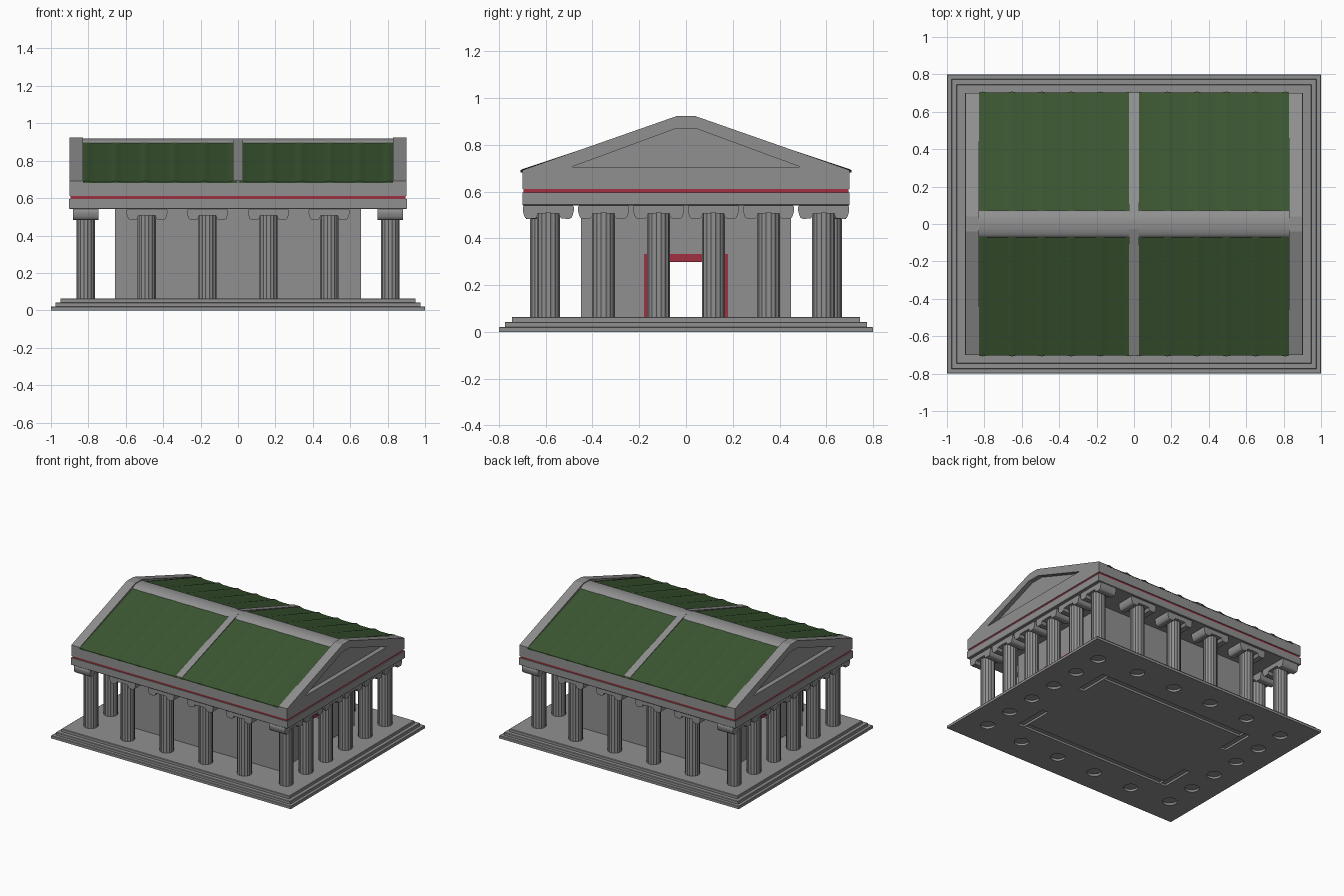
import bpy, bmesh, math
from mathutils import Vector, Matrix

if "Cube" in bpy.data.objects:
    bpy.data.objects.remove(bpy.data.objects["Cube"])


def material(name, rgb):
    m = bpy.data.materials.new(name)
    m.diffuse_color = (*rgb, 1)
    m.use_nodes = True
    m.node_tree.nodes["Principled BSDF"].inputs["Base Color"].default_value = m.diffuse_color
    return m


GREY = material("stone grey", (0.28, 0.28, 0.28))
GREEN = material("roof green", (0.043, 0.092, 0.031))
RED = material("trim red", (0.36, 0.03, 0.05))


def finish(bm, name, mat, smooth=None):
    bmesh.ops.recalc_face_normals(bm, faces=bm.faces)
    me = bpy.data.meshes.new(name)
    bm.to_mesh(me)
    bm.free()
    ob = bpy.data.objects.new(name, me)
    bpy.context.collection.objects.link(ob)
    me.materials.append(mat)
    if smooth:
        bpy.ops.object.select_all(action='DESELECT')
        ob.select_set(True)
        bpy.context.view_layer.objects.active = ob
        bpy.ops.object.shade_smooth_by_angle(angle=math.radians(smooth))
    return ob


def add_box(bm, x, y, z):
    for v in bmesh.ops.create_cube(bm, size=1)["verts"]:
        v.co = Vector([r[0] if c < 0 else r[1] for c, r in zip(v.co, (x, y, z))])


def box(name, mat, x, y, z):
    bm = bmesh.new()
    add_box(bm, x, y, z)
    return finish(bm, name, mat)


def stack(name, levels):
    """One closed solid of stacked rectangles; each level is (half x, half y, z)."""
    bm = bmesh.new()
    rings = [[bm.verts.new((sx * x, sy * y, z)) for sx, sy in ((-1, -1), (1, -1), (1, 1), (-1, 1))]
             for x, y, z in levels]
    bm.faces.new(rings[0])
    bm.faces.new(rings[-1])
    for a, b in zip(rings, rings[1:]):
        for i in range(4):
            j = (i + 1) % 4
            bm.faces.new((a[i], a[j], b[j], b[i]))
    return finish(bm, name, GREY)


def prism(name, mat, pts, place, a, b, smooth=None):
    """Sweep a 2D outline from a to b; place(u, v, w) gives the 3D point."""
    bm = bmesh.new()
    lo = [bm.verts.new(place(u, v, a)) for u, v in pts]
    hi = [bm.verts.new(place(u, v, b)) for u, v in pts]
    bm.faces.new(lo)
    bm.faces.new(hi)
    for i in range(len(pts)):
        j = (i + 1) % len(pts)
        bm.faces.new((lo[i], lo[j], hi[j], hi[i]))
    return finish(bm, name, mat, smooth)


def along_x(u, v, w):
    return (w, u, v)


# stepped base, edges slightly softened
steps = []
for i, (x, y) in enumerate(((1, .8), (.977, .775), (.95, .745))):
    z = .0215 * i
    steps += [(x, y, z), (x, y, z + .0185), (x - .003, y - .003, z + .0215)]
base = stack("stepped_base", steps)

# column positions: (x, y, stands on an end)
spots = [(s * .814, t * y, True) for s in (-1, 1) for t in (-1, 1) for y in (.589, .353, .117)]
spots += [(x, s * .617, False) for s in (-1, 1) for x in (-.487, -.163, .163, .487)]

# sockets under the base for the columns and walls
SOCKET = .016
bm = bmesh.new()
for x, y, e in spots:
    bmesh.ops.create_cone(bm, cap_ends=True, segments=32, radius1=.05, radius2=.05,
                          depth=2 * SOCKET, matrix=Matrix.Translation((x, y, 0)))
for s in (-1, 1):
    add_box(bm, (-.606, .606), sorted((s * .45, s * .40)), (-SOCKET, SOCKET))
    for t in (-1, 1):
        add_box(bm, sorted((s * .607, s * .657)), sorted((t * .19, t * .45)), (-SOCKET, SOCKET))
cutter = finish(bm, "socket_cutter", GREY)
cutter.hide_render = True
mod = base.modifiers.new("sockets", 'BOOLEAN')
mod.object = cutter
mod.operation = 'DIFFERENCE'
mod.solver = 'EXACT'
mod.use_self = True
bpy.context.view_layer.objects.active = base
bpy.ops.object.modifier_apply(modifier=mod.name)
bpy.data.objects.remove(cutter, do_unlink=True)

# shallow fluted column outline
flute = []
for i in range(64):
    t = 2 * math.pi * i / 64
    r = .0502 - .003 * (i % 4 == 0) - .0018 * (i % 4 in (1, 3))
    flute.append((r * math.cos(t), r * math.sin(t)))

# scroll capital outline: slab with a rounded volute at each end
half = [(.0, .508), (.046, .506), (.048, .494), (.056, .485), (.090, .483),
        (.100, .489), (.105, .502), (.109, .518), (.109, .534), (.104, .542)]
capital = half + [(-u, v) for u, v in reversed(half[1:])]

for cx, cy, end in spots:
    prism("column", GREY, flute, lambda u, v, w: (cx + u, cy + v, w), .05, .52, 25)
    if end:
        place = lambda u, v, w: (cx + w, cy + u, v)
    else:
        place = lambda u, v, w: (cx + u, cy + w, v)
    prism("capital", GREY, capital, place, -.067, .067, 40)

# inner hall walls with a red framed doorway at each end
for s in (-1, 1):
    box("long_wall", GREY, (-.657, .657), sorted((s * .45, s * .40)), (.05, .55))
    xs = sorted((s * .657, s * .607))
    box("door_lintel_wall", GREY, xs, (-.18, .18), (.333, .55))
    box("door_frame_top", RED, xs, (-.18, .18), (.30, .333))
    for t in (-1, 1):
        box("end_wall", GREY, xs, sorted((t * .18, t * .40)), (.05, .55))
        box("door_frame_side", RED, xs, sorted((t * .15, t * .18)), (.05, .30))

# entablature in one piece: beam, red band, cornice
ent = stack("entablature", [(.90, .697, .541), (.903, .70, .544), (.903, .70, .596),
                            (.895, .694, .596), (.895, .694, .611), (.90, .70, .611),
                            (.90, .70, .683)])
ent.data.materials.append(RED)
for f in ent.data.polygons:
    if .598 < f.center.z < .609 and abs(f.normal.z) < .5:
        f.material_index = 1

# gables with recessed triangle
outline = [(-.70, .683), (.70, .683), (.70, .692), (.04, .923), (-.04, .923), (-.70, .692)]
rake = [(.70, .683), (.70, .692), (.04, .923), (.05, .867), (.49, .705)]
for s in (-1, 1):
    prism("gable_panel", GREY, outline, along_x, s * .83, s * .865)
    prism("gable_sill", GREY, [(-.70, .683), (.70, .683), (.49, .705), (-.49, .705)],
          along_x, s * .865, s * .90)
    prism("gable_peak", GREY, [(.04, .923), (-.04, .923), (-.05, .867), (.05, .867)],
          along_x, s * .865, s * .90)
    for t in (-1, 1):
        prism("gable_rake", GREY, [(t * u, v) for u, v in rake], along_x, s * .865, s * .90)

# softly ribbed green roof sheets, one per slope
for s in (-1, 1):
    bm = bmesh.new()
    rows = []
    n = 168
    for i in range(n + 1):
        x = -.83 + 1.66 * i / n
        d = (abs(x) - .18) / .157
        d = abs(d - round(d))
        h = .006 * max(0, 1 - d / .25) ** 1.5
        rows.append([bm.verts.new(p) for p in (
            (x, s * .03, .908 + h * .5), (x, s * (.702 + h), .686 + h),
            (x, s * (.702 + h), .681), (x, s * .03, .89))])
    for a, b in zip(rows, rows[1:]):
        for k in range(4):
            j = (k + 1) % 4
            bm.faces.new((a[k], a[j], b[j], b[k]))
    bm.faces.new(rows[0])
    bm.faces.new(rows[-1])
    finish(bm, "roof_sheet", GREEN, 30)
    # middle rib down the slope
    prism("roof_rib", GREY, [(s * .03, .919), (s * .704, .695), (s * .704, .681), (s * .03, .89)],
          along_x, -.026, .026)

# rounded ridge cap
ridge = [(.073 * math.cos(t), .889 + .029 * math.sin(t))
         for t in [math.pi * i / 12 for i in range(13)]]
prism("ridge_cap", GREY, ridge, along_x, -.835, .835, 35)
